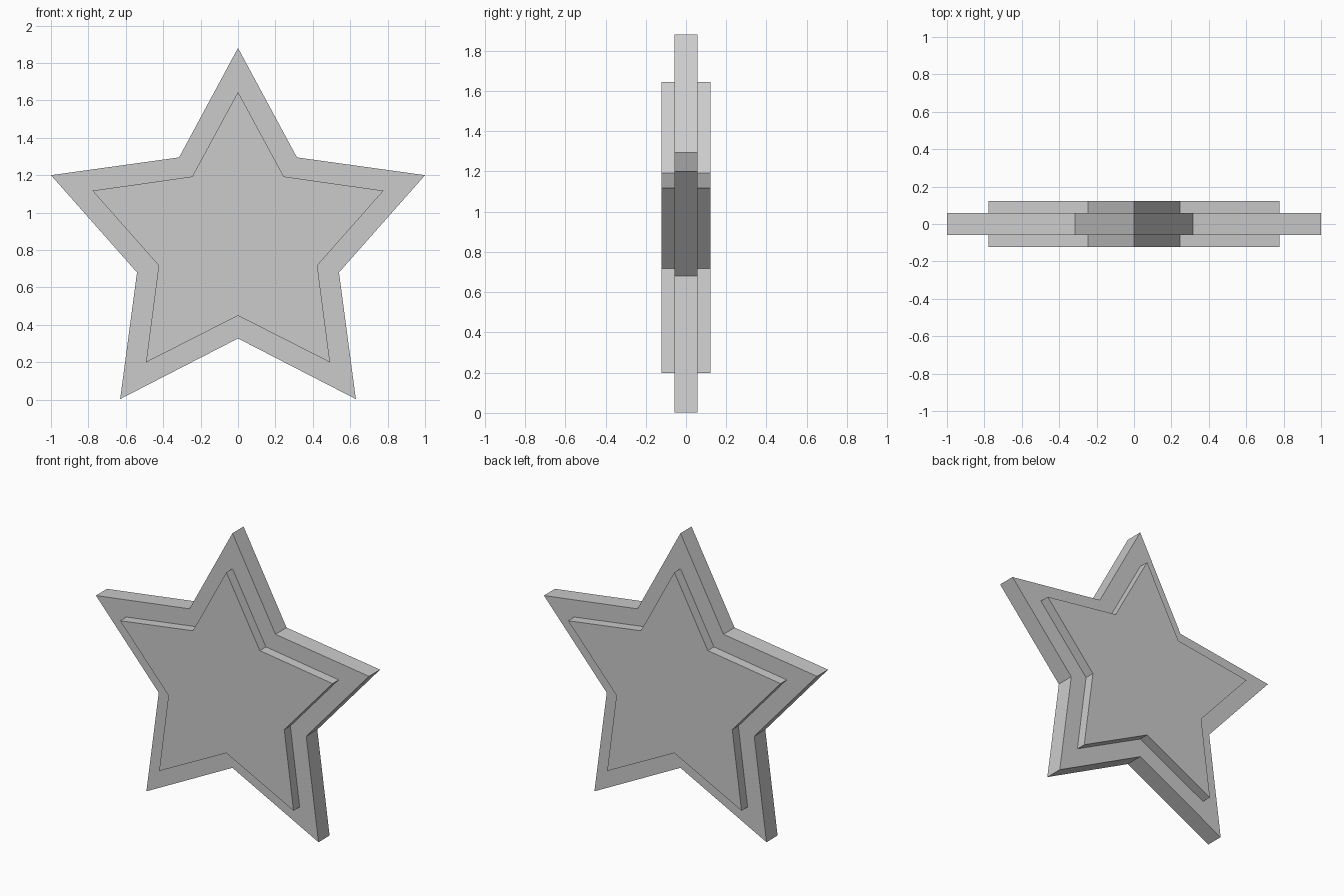
import bpy
import bmesh

if "Cube" in bpy.data.objects:
    bpy.data.objects.remove(bpy.data.objects["Cube"])

# Right-hand half outlines (x, z), from top tip to bottom notch
OUTER = [(0, 1.88), (0.315, 1.295), (1.0, 1.2), (0.54, 0.68), (0.63, 0.003), (0, 0.327)]
INNER = [(0, 1.645), (0.245, 1.193), (0.778, 1.117), (0.424, 0.717), (0.492, 0.199), (0, 0.449)]
RIM_Y, FACE_Y = 0.058, 0.122


def mirrored(half):
    """Full star outline from its right half."""
    return half + [(-x, z) for x, z in reversed(half[1:-1])]


bm = bmesh.new()


def ring(half, y):
    return [bm.verts.new((x, y, z)) for x, z in mirrored(half)]


# Front raised face, rim, back raised face as one stepped solid
rings = [ring(INNER, -FACE_Y), ring(INNER, -RIM_Y), ring(OUTER, -RIM_Y),
         ring(OUTER, RIM_Y), ring(INNER, RIM_Y), ring(INNER, FACE_Y)]
for a, b in zip(rings, rings[1:]):
    for i in range(len(a)):
        j = (i + 1) % len(a)
        bm.faces.new((a[i], a[j], b[j], b[i]))
bm.faces.new(rings[0])
bm.faces.new(rings[-1])
bmesh.ops.recalc_face_normals(bm, faces=bm.faces)

mesh = bpy.data.meshes.new("stepped_star")
bm.to_mesh(mesh)
bm.free()
star = bpy.data.objects.new("stepped_star", mesh)
bpy.context.collection.objects.link(star)
